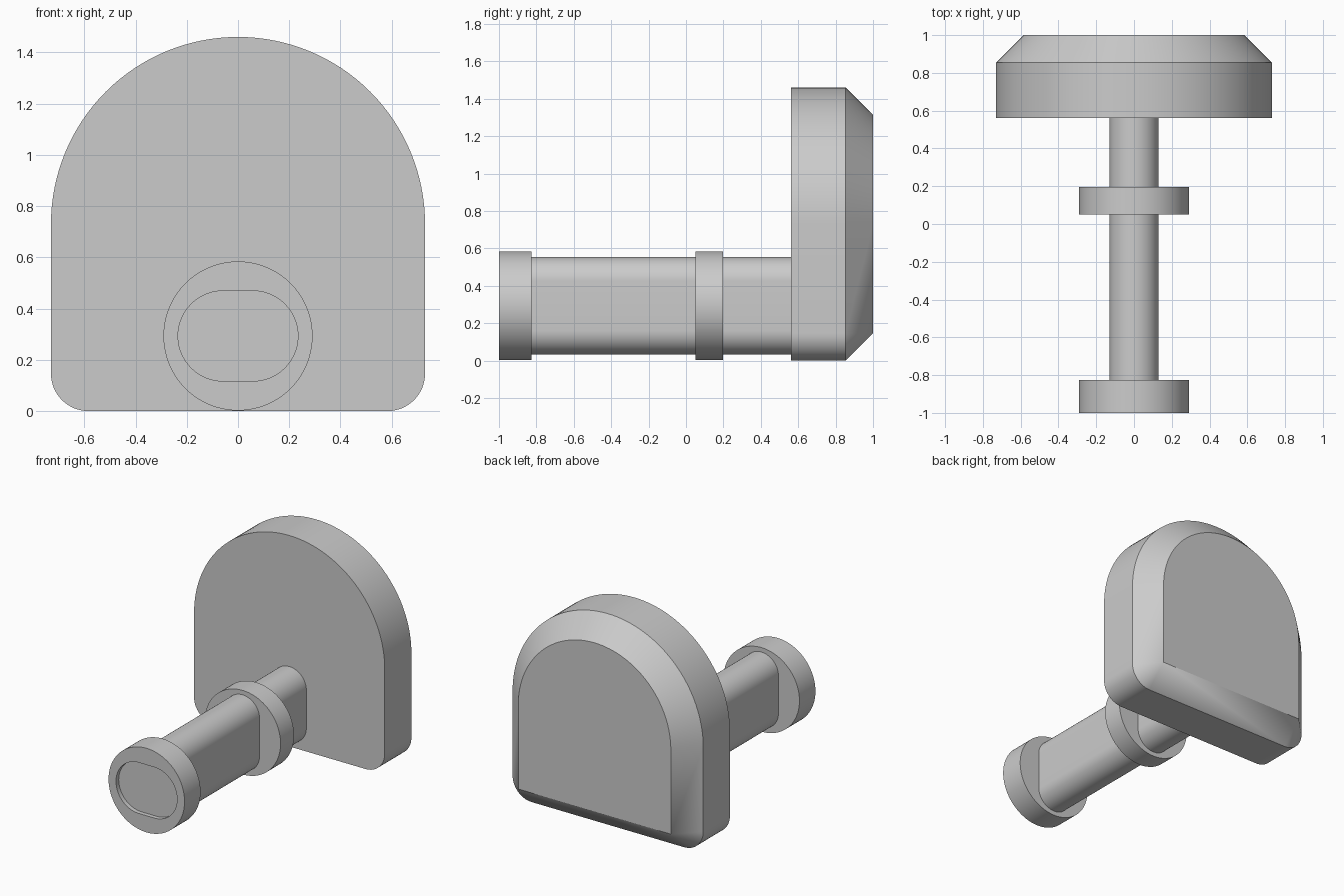
import bpy
import bmesh
from math import sin, cos, pi, radians

cube = bpy.data.objects.get("Cube")
if cube:
    bpy.data.objects.remove(cube)

GREY = (0.6, 0.6, 0.6, 1.0)
grey = bpy.data.materials.new("plain_grey")
grey.use_nodes = True
grey.diffuse_color = GREY
grey.node_tree.nodes["Principled BSDF"].inputs["Base Color"].default_value = GREY

AXIS_Z = 0.293   # height of the shaft axis
STEPS = 96


def arc(cx, cz, r, start, end, steps):
    """Points (x, z) along an arc, ends included."""
    angles = [start + (end - start) * i / steps for i in range(steps + 1)]
    return [(cx + r * cos(a), cz + r * sin(a)) for a in angles]


def rounded(r, dx=0.0, dz=0.0):
    """Circle about the shaft axis, stretched into a slot by dx or dz."""
    points = []
    for i in range(STEPS):
        a = 2 * pi * (i + 0.5) / STEPS
        x = r * cos(a) + (dx if cos(a) > 0 else -dx)
        z = r * sin(a) + (dz if sin(a) > 0 else -dz)
        points.append((x, AXIS_Z + z))
    return points


def arch(inset):
    """Arch-topped plate outline with rounded bottom corners."""
    radius, corner = 0.73, 0.146
    side = radius - corner
    return (arc(0, radius, radius - inset, 0, pi, 64)
            + arc(-side, corner, corner - inset, pi, 1.5 * pi, 16)
            + arc(side, corner, corner - inset, 1.5 * pi, 2 * pi, 16))


def loft(name, rings):
    """Join matching outlines placed along y and cap both ends."""
    bm = bmesh.new()
    loops = [[bm.verts.new((x, y, z)) for x, z in pts] for y, pts in rings]
    for a, b in zip(loops, loops[1:]):
        n = len(a)
        for i in range(n):
            j = (i + 1) % n
            bm.faces.new((a[i], a[j], b[j], b[i]))
    bm.faces.new(loops[0])
    bm.faces.new(loops[-1])
    bmesh.ops.remove_doubles(bm, verts=bm.verts, dist=1e-5)
    bmesh.ops.recalc_face_normals(bm, faces=bm.faces)
    mesh = bpy.data.meshes.new(name)
    bm.to_mesh(mesh)
    bm.free()
    mesh.materials.append(grey)
    obj = bpy.data.objects.new(name, mesh)
    bpy.context.collection.objects.link(obj)
    bpy.ops.object.select_all(action='DESELECT')
    obj.select_set(True)
    bpy.context.view_layer.objects.active = obj
    bpy.ops.object.shade_smooth_by_angle(angle=radians(30))
    return obj


# Arched plate with a chamfered back edge
loft("arched_plate", [(0.562, arch(0)), (0.854, arch(0)), (1.0, arch(0.146))])

# Flat-sided shaft
shaft = rounded(0.13, dz=0.13)
loft("shaft", [(-0.85, shaft), (0.58, shaft)])

# Round collar on the shaft
disc = rounded(0.291)
loft("collar", [(0.05, disc), (0.197, disc)])

# End disc with a shallow slot in its front face
slot = rounded(0.176, dx=0.058)
loft("end_disc", [(-0.825, disc), (-1.0, disc), (-1.0, slot), (-0.97, slot)])
